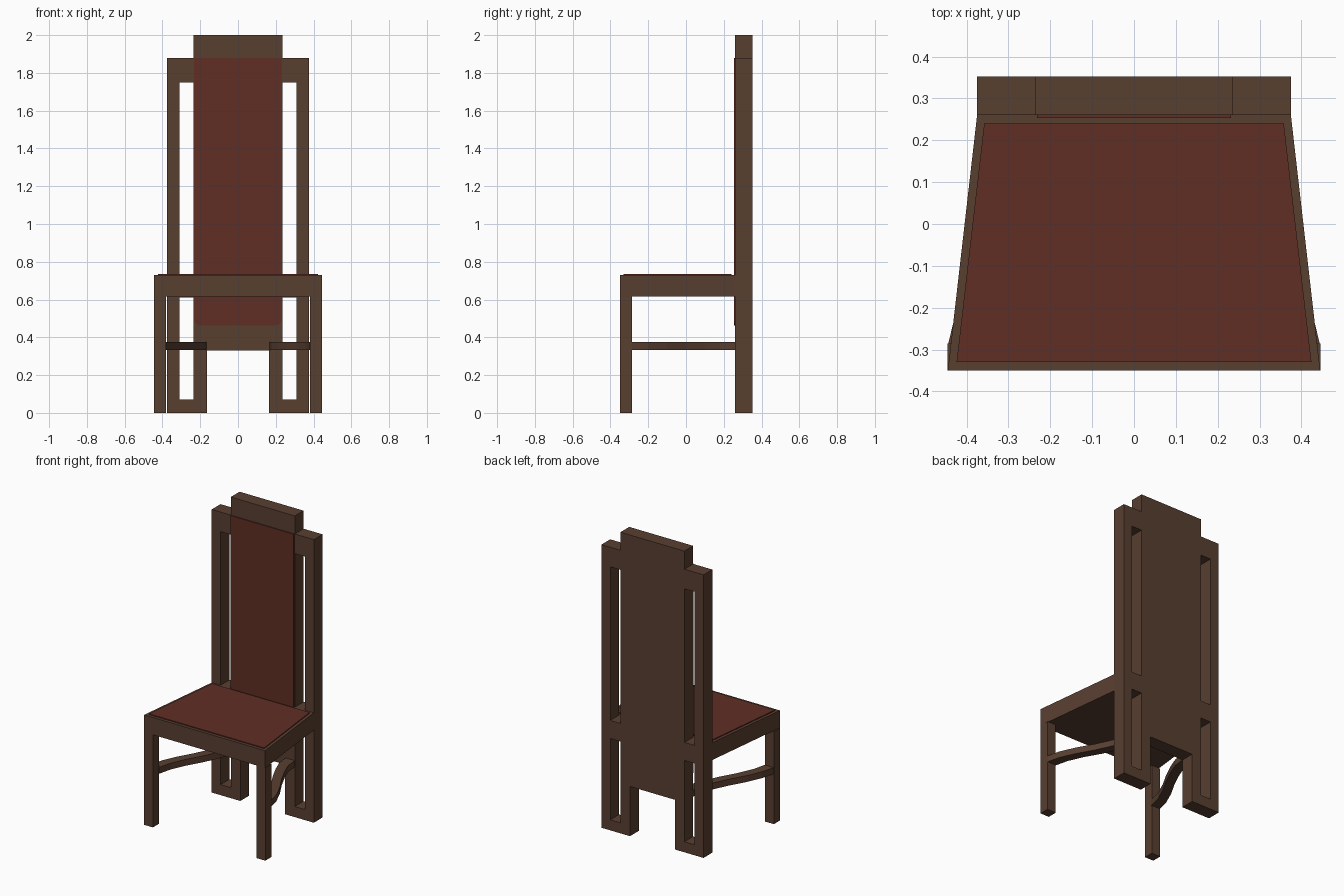
import bpy, bmesh, math
from mathutils import Vector

if "Cube" in bpy.data.objects:
    bpy.data.objects.remove(bpy.data.objects["Cube"])


def material(name, rgb):
    m = bpy.data.materials.new(name)
    m.diffuse_color = (*rgb, 1)
    m.use_nodes = True
    m.node_tree.nodes["Principled BSDF"].inputs["Base Color"].default_value = m.diffuse_color
    return m


WOOD = material("dark wood", (0.098, 0.049, 0.030))
RED = material("red upholstery", (0.118, 0.028, 0.018))


def finish(bm, name, mat):
    bmesh.ops.recalc_face_normals(bm, faces=bm.faces)
    me = bpy.data.meshes.new(name)
    bm.to_mesh(me)
    bm.free()
    me.materials.append(mat)
    ob = bpy.data.objects.new(name, me)
    bpy.context.collection.objects.link(ob)
    return ob


def prism(name, outline, offset, mat):
    """Extrude a flat outline of 3D points along an offset."""
    bm = bmesh.new()
    face = bm.faces.new([bm.verts.new(p) for p in outline])
    ext = bmesh.ops.extrude_face_region(bm, geom=[face], use_keep_orig=True)
    verts = [g for g in ext["geom"] if isinstance(g, bmesh.types.BMVert)]
    bmesh.ops.translate(bm, verts=verts, vec=Vector(offset))
    return finish(bm, name, mat)


def trapezoid(front_x, front_y, back_x, back_y, z):
    return [(-front_x, front_y, z), (front_x, front_y, z),
            (back_x, back_y, z), (-back_x, back_y, z)]


# Pierced back with its feet: one plate cut from a grid of filled cells
XS = [-0.375, -0.31, -0.235, -0.165, 0.165, 0.235, 0.31, 0.375]
ZS = [0, 0.07, 0.33, 0.61, 0.73, 1.75, 1.88, 2.0]
BACK_Y, BACK_T = 0.26, 0.092


def filled(x, z):
    x = abs(x)
    if x > 0.31:                        # outer stiles
        return z < 1.88
    if x > 0.235:                       # slots between short rails
        return z < 0.07 or 0.61 < z < 0.73 or 1.75 < z < 1.88
    if x > 0.165:                       # inner legs and board edge
        return True
    return z > 0.33                     # middle of the board


bm = bmesh.new()
grid = {(i, j): bm.verts.new((x, BACK_Y, z))
        for i, x in enumerate(XS) for j, z in enumerate(ZS)}
for i in range(len(XS) - 1):
    for j in range(len(ZS) - 1):
        if filled((XS[i] + XS[i + 1]) / 2, (ZS[j] + ZS[j + 1]) / 2):
            bm.faces.new([grid[i, j], grid[i + 1, j], grid[i + 1, j + 1], grid[i, j + 1]])
bmesh.ops.delete(bm, geom=[v for v in bm.verts if not v.link_faces], context='VERTS')
ext = bmesh.ops.extrude_face_region(bm, geom=bm.faces[:], use_keep_orig=True)
bmesh.ops.translate(bm, vec=(0, BACK_T, 0),
                    verts=[g for g in ext["geom"] if isinstance(g, bmesh.types.BMVert)])
finish(bm, "chair_back", WOOD)

# Back pad with rounded lower corners
W, R, LOW, TOP = 0.232, 0.035, 0.462, 1.88
pad = [(W, BACK_Y, TOP), (-W, BACK_Y, TOP)]
for cx, start in ((-W + R, 180), (W - R, 270)):
    for k in range(5):
        a = math.radians(start + k * 22.5)
        pad.append((cx + R * math.cos(a), BACK_Y, LOW + R + R * math.sin(a)))
prism("back_pad", pad, (0, -0.007, 0), RED)

# Seat block and cushion
prism("seat", trapezoid(0.445, -0.35, 0.375, BACK_Y, 0.615), (0, 0, 0.115), WOOD)
prism("seat_cushion", trapezoid(0.424, -0.33, 0.358, 0.24, 0.73), (0, 0, 0.006), RED)

# Front legs and curved side stretchers, mirrored left and right
PATH = [(0.412, -0.29), (0.39, -0.2), (0.345, -0.1), (0.288, 0.0),
        (0.24, 0.1), (0.21, 0.18), (0.2, 0.262)]
for s, side in ((1, "right"), (-1, "left")):
    leg = [(s * x, y, 0) for x, y in
           ((0.38, -0.35), (0.446, -0.35), (0.446, -0.285), (0.38, -0.285))]
    prism("front_leg_" + side, leg, (0, 0, 0.615), WOOD)
    h = 0.033
    rail = ([(s * (x + h), y, 0.333) for x, y in PATH]
            + [(s * (x - h), y, 0.333) for x, y in reversed(PATH)])
    prism("stretcher_" + side, rail, (0, 0, 0.042), WOOD)
